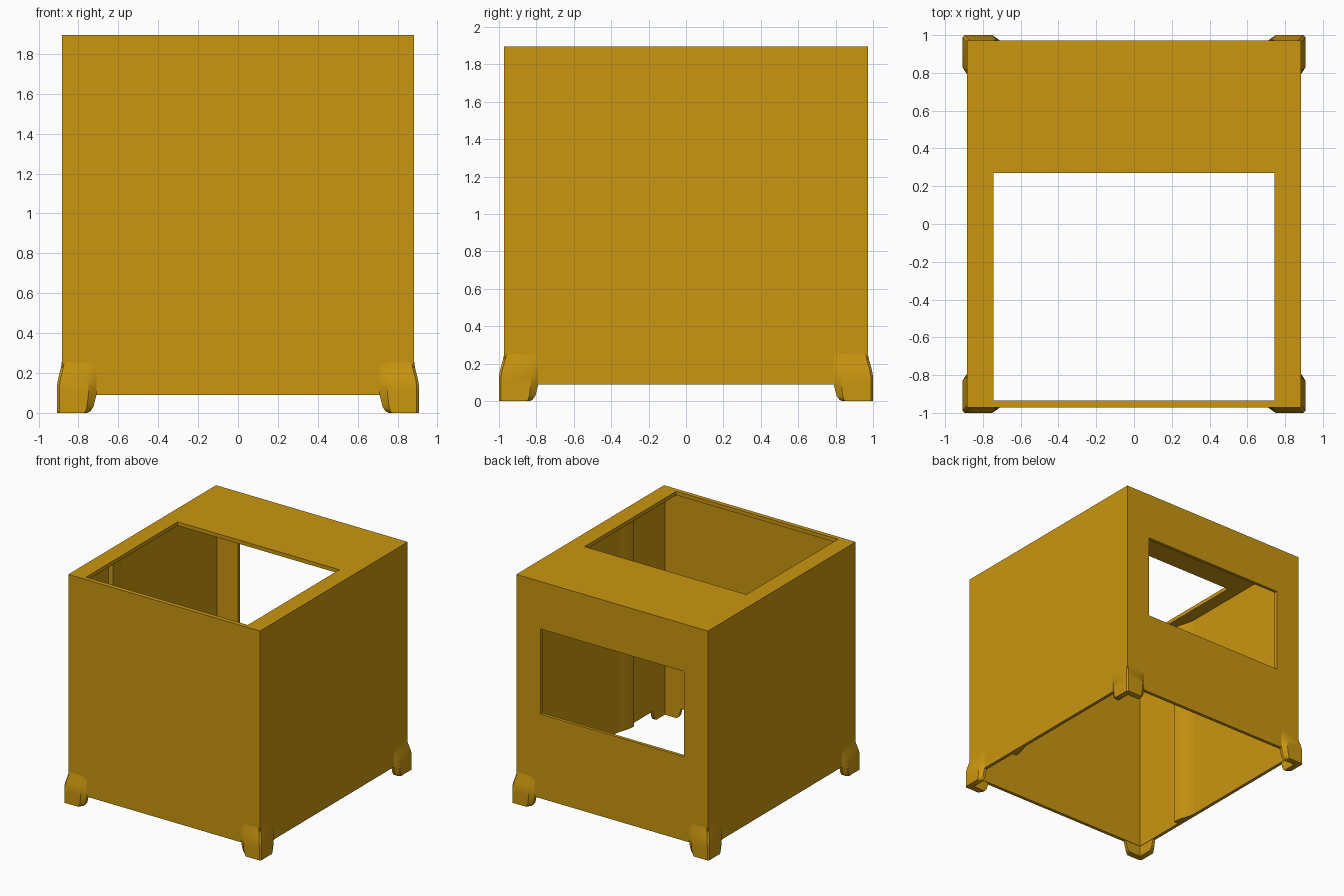
import bpy, bmesh

if "Cube" in bpy.data.objects:
    bpy.data.objects.remove(bpy.data.objects["Cube"])

mat = bpy.data.materials.new("golden_ochre")
mat.diffuse_color = (0.59, 0.305, 0.005, 1)
mat.use_nodes = True
mat.node_tree.nodes["Principled BSDF"].inputs["Base Color"].default_value = mat.diffuse_color

HX, HY, Z0, Z1 = 0.883, 0.972, 0.09, 1.895   # body half sizes, bottom and top
T = 0.027                                    # wall thickness


def finish(name, bm):
    bmesh.ops.recalc_face_normals(bm, faces=bm.faces)
    mesh = bpy.data.meshes.new(name)
    bm.to_mesh(mesh)
    bm.free()
    mesh.materials.append(mat)
    ob = bpy.data.objects.new(name, mesh)
    bpy.context.collection.objects.link(ob)
    return ob


def box(name, lo, hi):
    bm = bmesh.new()
    bmesh.ops.create_cube(bm, size=1)
    for v in bm.verts:
        v.co = [lo[i] if v.co[i] < 0 else hi[i] for i in range(3)]
    return finish(name, bm)


def loft(name, rings, smooth=30):
    """Join closed rings of points and cap both ends."""
    bm = bmesh.new()
    loops = [[bm.verts.new(p) for p in ring] for ring in rings]
    n = len(loops[0])
    for a, b in zip(loops, loops[1:]):
        for i in range(n):
            j = (i + 1) % n
            bm.faces.new((a[i], a[j], b[j], b[i]))
    bm.faces.new(loops[0])
    bm.faces.new(loops[-1])
    ob = finish(name, bm)
    activate(ob)
    bpy.ops.object.shade_smooth_by_angle(angle=smooth * 3.14159 / 180)
    return ob


def activate(ob):
    bpy.ops.object.select_all(action='DESELECT')
    ob.select_set(True)
    bpy.context.view_layer.objects.active = ob


# Hollow body, open below, with a roof opening and a back window
body = box("body_shell", (-HX, -HY, Z0), (HX, HY, Z1))
cutters = [
    box("cavity", (-HX + T, -HY + T, -0.5), (HX - T, HY - T, Z1 - 0.032)),
    box("roof_opening", (-0.745, -0.935, 1.6), (0.745, 0.27, 2.2)),
    box("back_window", (-0.662, 0.7, 0.79), (0.662, 1.3, 1.50)),
]
for c in cutters:
    activate(body)
    mod = body.modifiers.new(c.name, 'BOOLEAN')
    mod.operation = 'DIFFERENCE'
    mod.solver = 'EXACT'
    mod.object = c
    bpy.ops.object.modifier_apply(modifier=mod.name)
    bpy.data.objects.remove(c)

# Upright ridge inside each side wall: steep front, gentle back
ridge = [(0.870, -0.48), (0.815, -0.48), (0.817, -0.45), (0.825, -0.41),
         (0.838, -0.37), (0.849, -0.335), (0.856, -0.29), (0.870, -0.29)]
for side, sx in (("left", -1), ("right", 1)):
    loft(side + "_inner_ridge",
         [[(sx * x, y, z) for x, y in ridge] for z in (Z0 + 0.002, Z1 - 0.02)])

# Corner feet: height, outward flare, end taper
levels = [(0.26, -0.05, 0.01), (0.235, 0.12, 0.004), (0.20, 0.45, 0.0),
          (0.165, 0.8, 0.0), (0.13, 1.0, 0.0), (0.09, 1.0, 0.0),
          (0.03, 1.0, 0.015), (0.008, 1.0, 0.03), (0.0, 1.0, 0.045)]


def foot_outline(flare, taper):
    x, y = HX + 0.025 * flare, HY + 0.028 * flare
    ix, iy, c = HX - 0.024, HY - 0.024, 0.012
    return [(ix, 0.79 + taper), (HX, 0.79 + taper), (x, 0.83 + taper * 0.5),
            (x, y - c), (x - c, y), (0.75 + taper * 0.5, y),
            (0.71 + taper, HY), (0.71 + taper, iy), (ix, iy)]


for depth, sy in (("front", -1), ("back", 1)):
    for side, sx in (("left", -1), ("right", 1)):
        loft(f"{depth}_{side}_foot",
             [[(sx * x, sy * y, z) for x, y in foot_outline(o, t)]
              for z, o, t in levels])
